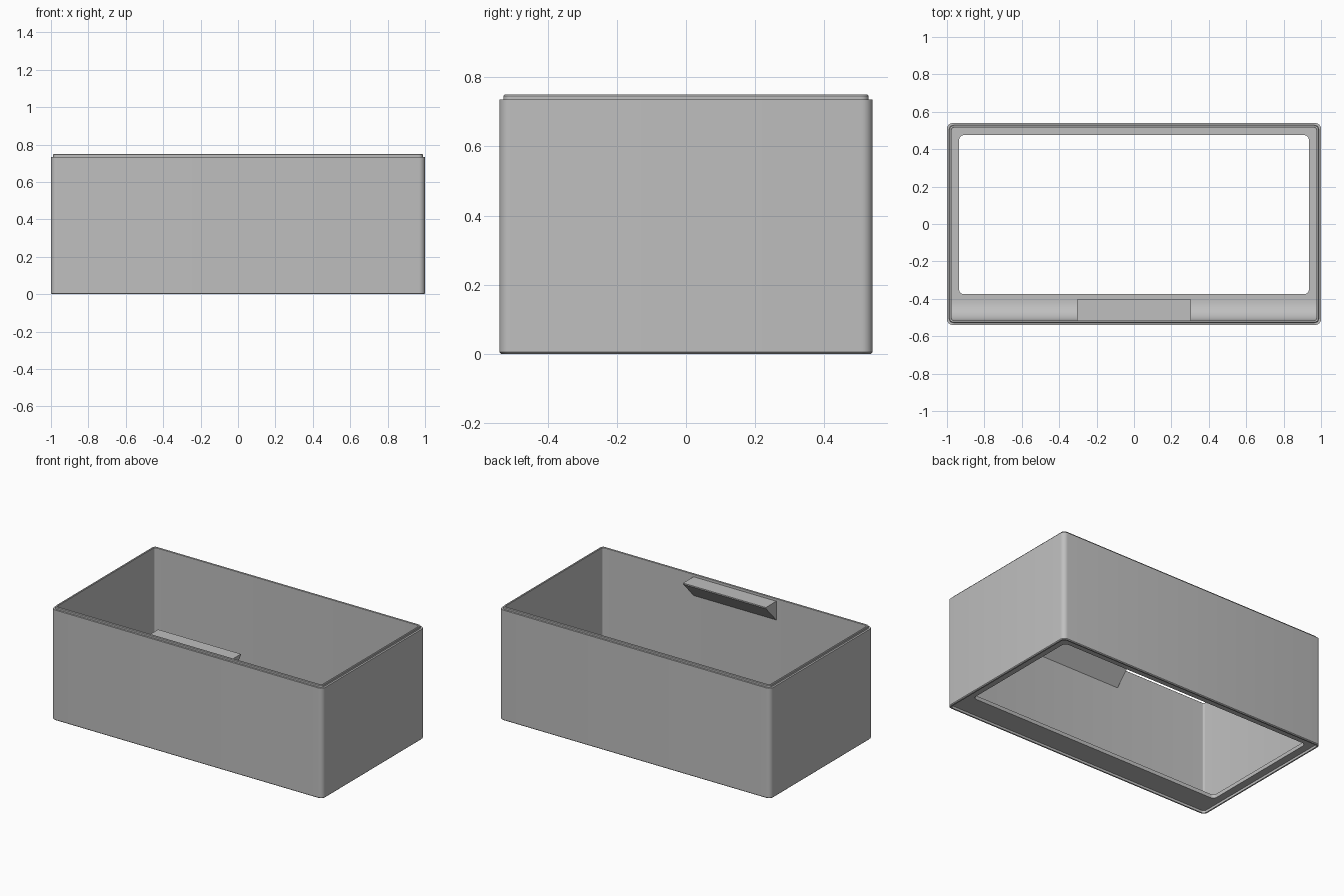
import bpy, bmesh, math

if "Cube" in bpy.data.objects:
    bpy.data.objects.remove(bpy.data.objects["Cube"])

grey = bpy.data.materials.new("plain grey")
grey.diffuse_color = (0.52, 0.52, 0.52, 1)
grey.use_nodes = True
grey.node_tree.nodes["Principled BSDF"].inputs["Base Color"].default_value = grey.diffuse_color


def finish(name, bm):
    bmesh.ops.recalc_face_normals(bm, faces=bm.faces)
    me = bpy.data.meshes.new(name)
    bm.to_mesh(me)
    bm.free()
    me.materials.append(grey)
    ob = bpy.data.objects.new(name, me)
    bpy.context.collection.objects.link(ob)
    bpy.ops.object.select_all(action='DESELECT')
    ob.select_set(True)
    bpy.context.view_layer.objects.active = ob
    bpy.ops.object.shade_smooth_by_angle(angle=math.radians(30))
    return ob


def rounded_rect(bm, hx, y0, y1, r, z, n=6):
    """Ring of vertices round a rectangle with rounded corners."""
    ring = []
    corners = [(hx - r, y1 - r), (-hx + r, y1 - r), (-hx + r, y0 + r), (hx - r, y0 + r)]
    for k, (cx, cy) in enumerate(corners):
        for i in range(n + 1):
            a = math.pi / 2 * (k + i / n)
            ring.append(bm.verts.new((cx + r * math.cos(a), cy + r * math.sin(a), z)))
    return ring


def extrude_x(name, profile, hx):
    """Prism along x from a list of (y, z) points."""
    bm = bmesh.new()
    ends = [[bm.verts.new((x, y, z)) for y, z in profile] for x in (-hx, hx)]
    for e in ends:
        bm.faces.new(e)
    for i in range(len(profile)):
        j = (i + 1) % len(profile)
        bm.faces.new((ends[0][i], ends[0][j], ends[1][j], ends[1][i]))
    return finish(name, bm)


# Box shell: closed wall section (inset from outside, height); None = floor opening
section = [(None, 0.015), (0.015, 0.015), (0.014, 0.0), (0.005, 0.0), (0.0, 0.005),
           (0.0, 0.735), (0.012, 0.735), (0.012, 0.746), (0.015, 0.75),
           (0.023, 0.75), (0.025, 0.748), (0.025, 0.04), (None, 0.04)]
bm = bmesh.new()
rings = []
for inset, z in section:
    if inset is None:
        rings.append(rounded_rect(bm, 0.935, -0.375, 0.475, 0.025, z))
    else:
        rings.append(rounded_rect(bm, 1 - inset, -0.54 + inset, 0.54 - inset,
                                  0.032 - 0.8 * inset, z))
for a, b in zip(rings, rings[1:] + rings[:1]):
    for i in range(len(a)):
        j = (i + 1) % len(a)
        bm.faces.new((a[i], a[j], b[j], b[i]))
finish("box_shell", bm)

# Curved scoop between floor and front wall
R = 0.105
arc = [(-0.41 - R * math.sin(t), 0.04 + R - R * math.cos(t))
       for t in (math.pi / 2 * i / 12 for i in range(13))]
extrude_x("front_scoop", arc + [(-0.52, 0.04 + R), (-0.52, 0.035), (-0.41, 0.035)], 0.976)

# Wedge-shaped tab inside the front wall at the rim
extrude_x("label_tab", [(-0.517, 0.732), (-0.405, 0.732), (-0.405, 0.724), (-0.517, 0.605)], 0.305)
